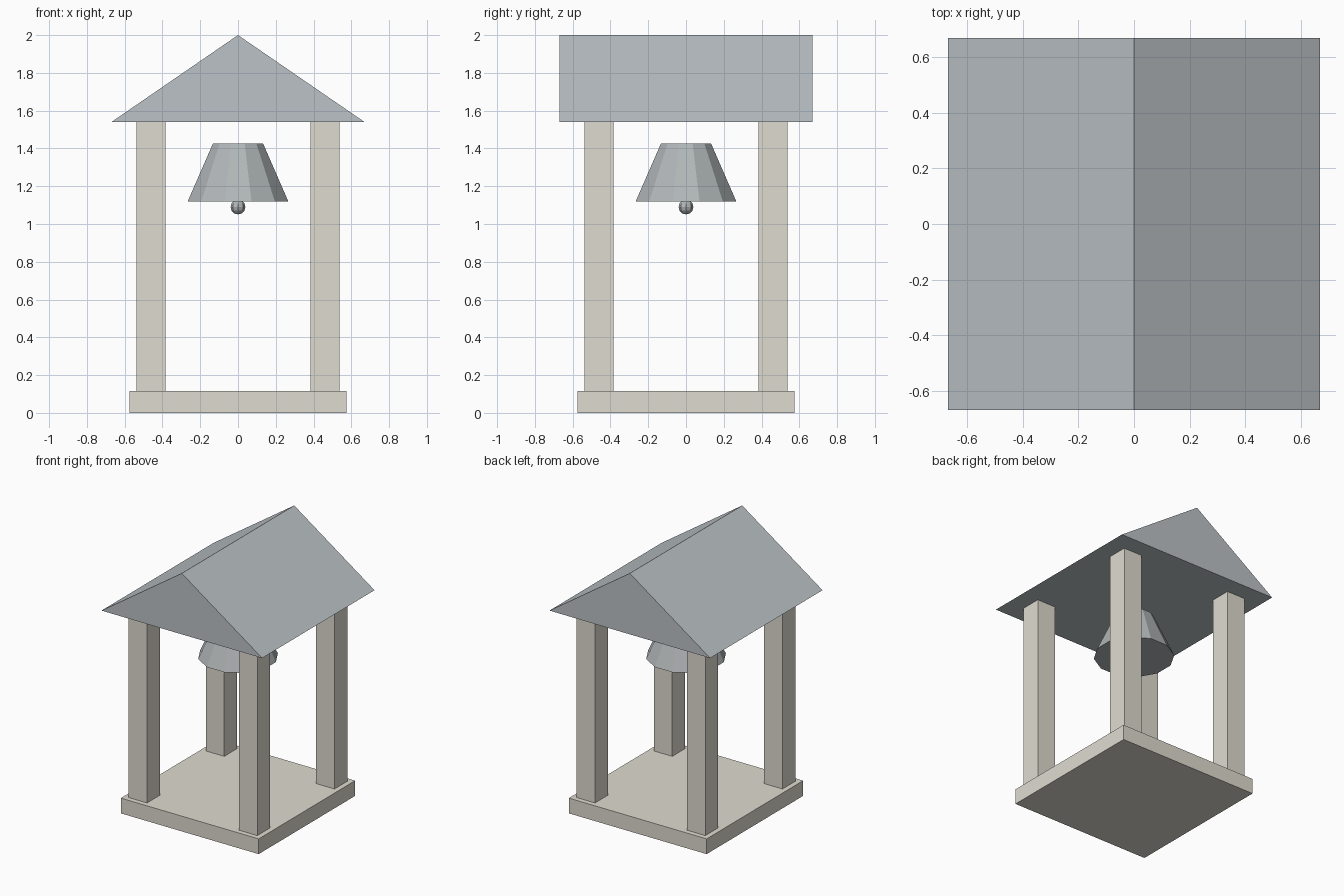
import bpy
from math import radians

if "Cube" in bpy.data.objects:
    bpy.data.objects.remove(bpy.data.objects["Cube"])


def material(name, rgb):
    mat = bpy.data.materials.new(name)
    mat.diffuse_color = (*rgb, 1)
    mat.use_nodes = True
    mat.node_tree.nodes["Principled BSDF"].inputs["Base Color"].default_value = mat.diffuse_color
    return mat


def finish(name, mat):
    obj = bpy.context.object
    obj.name = name
    obj.data.materials.append(mat)
    return obj


def box(name, x, y, z0, z1, width, mat):
    bpy.ops.mesh.primitive_cube_add(size=1, location=(x, y, (z0 + z1) / 2))
    obj = finish(name, mat)
    obj.scale = (width, width, z1 - z0)
    return obj


stone = material("stone", (0.74, 0.71, 0.63))
slate = material("slate", (0.50, 0.54, 0.57))
metal = material("bell_metal", (0.44, 0.47, 0.48))

BASE_TOP, EAVES, RIDGE = 0.115, 1.54, 2.0

# Square plinth
box("base", 0, 0, 0, BASE_TOP, 1.15, stone)

# Four corner posts
for y_side, y in (("front", -0.46), ("back", 0.46)):
    for x_side, x in (("left", -0.46), ("right", 0.46)):
        box(f"{y_side}_{x_side}_post", x, y, BASE_TOP, EAVES, 0.154, stone)

# Gable roof: closed triangular prism, ridge running front to back
h = 0.67
verts = [(x, y, z) for y in (-h, h)
         for x, z in ((-h, EAVES), (h, EAVES), (0, RIDGE))]
faces = [(0, 1, 2), (5, 4, 3), (0, 3, 4, 1), (1, 4, 5, 2), (2, 5, 3, 0)]
mesh = bpy.data.meshes.new("roof")
mesh.from_pydata(verts, [], faces)
mesh.materials.append(slate)
roof = bpy.data.objects.new("roof", mesh)
bpy.context.collection.objects.link(roof)

# Twelve-sided bell, a flat facing each side
bpy.ops.mesh.primitive_cone_add(vertices=12, radius1=0.276, radius2=0.138,
                                depth=0.306, location=(0, 0, 1.272),
                                rotation=(0, 0, radians(15)))
finish("bell", metal)

# Clapper
bpy.ops.mesh.primitive_uv_sphere_add(segments=8, ring_count=6, radius=0.039,
                                     location=(0, 0, 1.09))
finish("clapper", metal)
